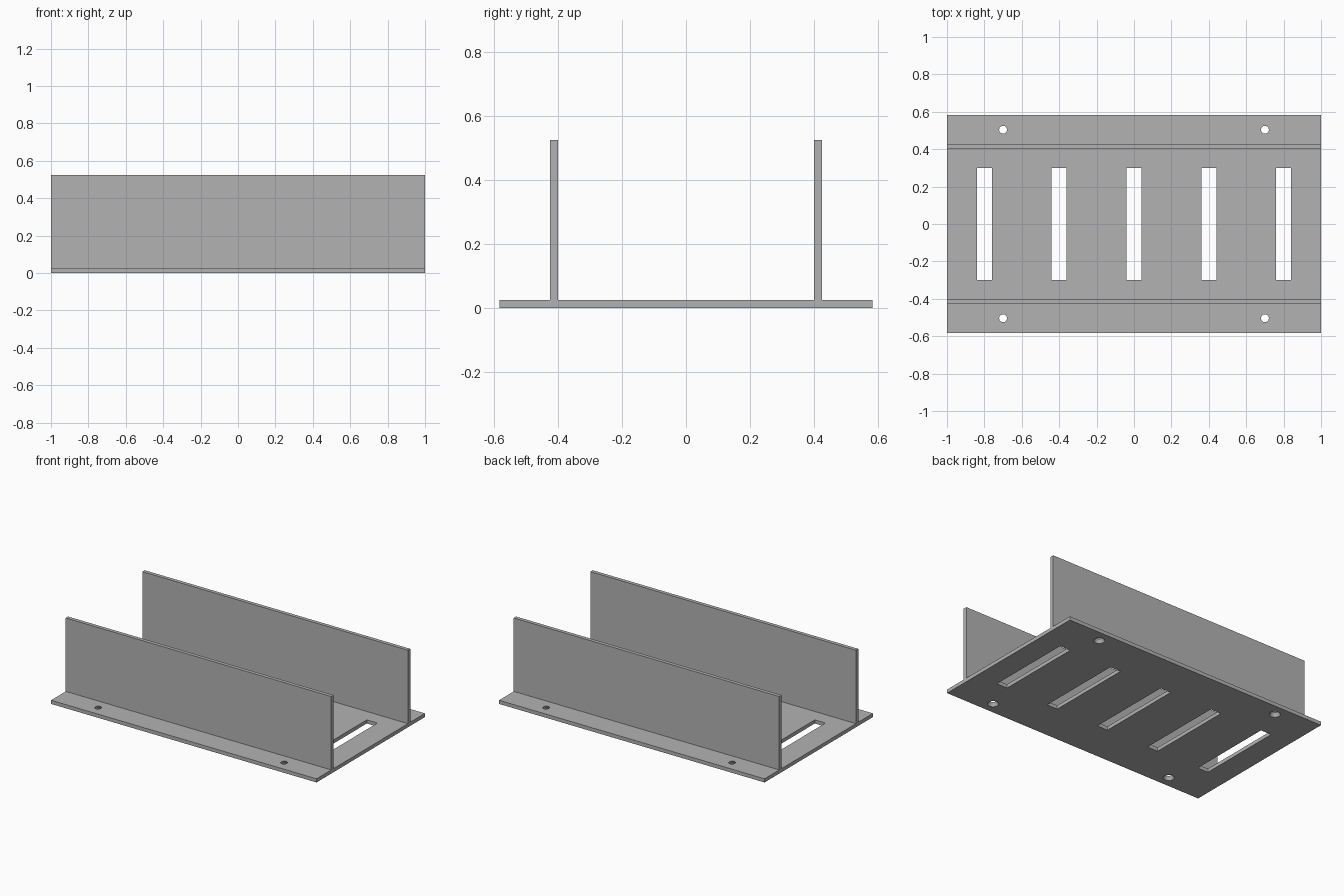
import bpy, bmesh

cube = bpy.data.objects.get("Cube")
if cube:
    bpy.data.objects.remove(cube, do_unlink=True)

HALF_LEN, HALF_WIDTH = 1.0, 0.583
THICK, HEIGHT, WALL_IN = 0.025, 0.525, 0.4
WALL_OUT = WALL_IN + THICK

grey = bpy.data.materials.new("plain grey")
grey.use_nodes = True
colour = (0.45, 0.45, 0.45, 1)
grey.diffuse_color = colour
grey.node_tree.nodes["Principled BSDF"].inputs["Base Color"].default_value = colour


def add_object(name, bm):
    bmesh.ops.recalc_face_normals(bm, faces=bm.faces)
    mesh = bpy.data.meshes.new(name)
    bm.to_mesh(mesh)
    bm.free()
    mesh.materials.append(grey)
    obj = bpy.data.objects.new(name, mesh)
    bpy.context.collection.objects.link(obj)
    return obj


# Channel body: one cross-section with two upright walls, extruded along x
half = [(HALF_WIDTH, 0), (HALF_WIDTH, THICK), (WALL_OUT, THICK),
        (WALL_OUT, HEIGHT), (WALL_IN, HEIGHT), (WALL_IN, THICK)]
profile = half + [(-y, z) for y, z in reversed(half)]
bm = bmesh.new()
face = bm.faces.new([bm.verts.new((-HALF_LEN, y, z)) for y, z in profile])
ext = bmesh.ops.extrude_face_region(bm, geom=[face])
moved = [v for v in ext["geom"] if isinstance(v, bmesh.types.BMVert)]
bmesh.ops.translate(bm, verts=moved, vec=(2 * HALF_LEN, 0, 0))
body = add_object("mounting_channel", bm)

# Cutters: five slots across the floor, four countersunk screw holes
bm = bmesh.new()
for i in range(-2, 3):
    slot = bmesh.ops.create_cube(bm, size=1)["verts"]
    bmesh.ops.scale(bm, verts=slot, vec=(0.08, 0.6, 0.1))
    bmesh.ops.translate(bm, verts=slot, vec=(0.4 * i, 0, THICK / 2))
for x in (-0.7, 0.7):
    for y in (-0.504, 0.504):
        # The cone passes both faces, 0.035 wide below and 0.021 above
        hole = bmesh.ops.create_cone(bm, cap_ends=True, segments=32, depth=3 * THICK,
                                     radius1=0.049, radius2=0.007)["verts"]
        bmesh.ops.translate(bm, verts=hole, vec=(x, y, THICK / 2))
cutter = add_object("hole_cutter", bm)
cutter.hide_render = True
cutter.hide_viewport = True

cut = body.modifiers.new("holes", "BOOLEAN")
cut.operation = "DIFFERENCE"
cut.solver = "EXACT"
cut.object = cutter
